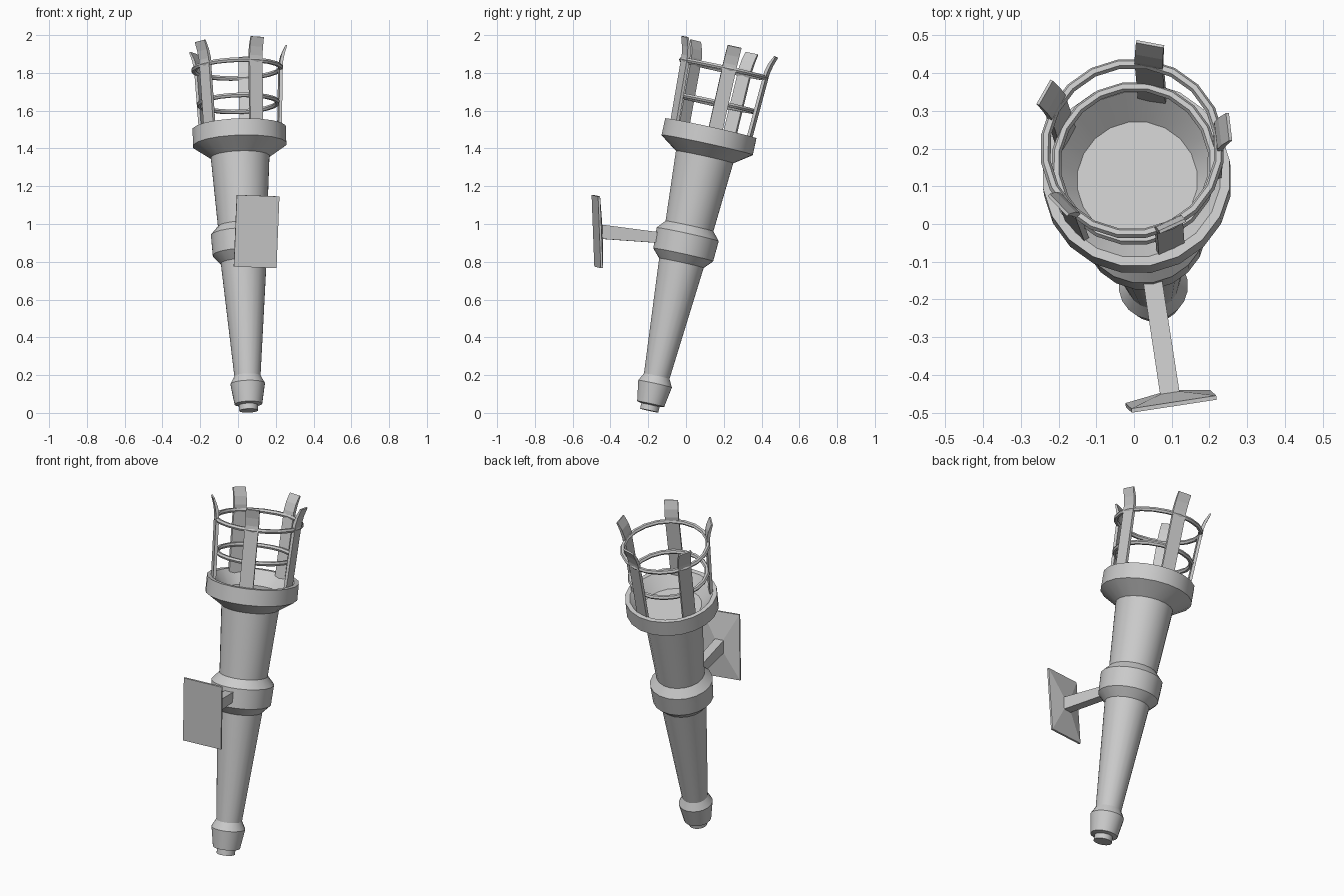
import bpy, bmesh
from math import sin, cos, pi, radians
from mathutils import Matrix, Vector

if "Cube" in bpy.data.objects:
    bpy.data.objects.remove(bpy.data.objects["Cube"])

SPIN = Matrix.Rotation(radians(8.7), 4, 'Z')
TORCH = SPIN @ Matrix.Translation((0.026, -0.201, 0.012)) @ Matrix.Rotation(radians(-12.45), 4, 'X')
SIDES = 20


def finish(name, bm, matrix, smooth=True):
    bmesh.ops.recalc_face_normals(bm, faces=bm.faces)
    me = bpy.data.meshes.new(name)
    bm.to_mesh(me)
    bm.free()
    me.transform(matrix)
    ob = bpy.data.objects.new(name, me)
    bpy.context.collection.objects.link(ob)
    if smooth:
        bpy.ops.object.select_all(action='DESELECT')
        ob.select_set(True)
        bpy.context.view_layer.objects.active = ob
        bpy.ops.object.shade_smooth_by_angle(angle=radians(32))
    return ob


def bridge(bm, a, b):
    n = len(a)
    for i in range(n):
        bm.faces.new((a[i], a[(i + 1) % n], b[(i + 1) % n], b[i]))


def lathe(name, profile):
    """Closed solid turned around the torch axis from (radius, height) points."""
    bm = bmesh.new()
    rings = [[bm.verts.new((r * cos(2 * pi * i / SIDES), r * sin(2 * pi * i / SIDES), h))
              for i in range(SIDES)] for r, h in profile]
    for a, b in zip(rings, rings[1:]):
        bridge(bm, a, b)
    bm.faces.new(rings[0])
    bm.faces.new(rings[-1])
    return finish(name, bm, TORCH)


def hoop(name, major, height, minor=0.013, seg=6):
    bm = bmesh.new()
    rings = []
    for i in range(SIDES):
        a = 2 * pi * i / SIDES
        ring = []
        for j in range(seg):
            b = 2 * pi * j / seg
            r = major + minor * cos(b)
            ring.append(bm.verts.new((r * cos(a), r * sin(a), height + minor * sin(b))))
        rings.append(ring)
    for i in range(SIDES):
        bridge(bm, rings[i], rings[(i + 1) % SIDES])
    return finish(name, bm, TORCH)


def loft(name, sections, matrix):
    bm = bmesh.new()
    rings = [[bm.verts.new(p) for p in s] for s in sections]
    for a, b in zip(rings, rings[1:]):
        bridge(bm, a, b)
    bm.faces.new(rings[0])
    bm.faces.new(rings[-1])
    return finish(name, bm, matrix, False)


def rect(w, h, y, z=0.0):
    return [Vector((sx * w / 2, y, z + sz * h / 2)) for sx, sz in ((-1, -1), (1, -1), (1, 1), (-1, 1))]


# handle: foot, pommel, tapered shaft, collar, upper shaft, flared cup with a recess
lathe("torch_body", [
    (0.05, 0.0), (0.05, 0.03), (0.074, 0.036), (0.092, 0.145), (0.07, 0.187),
    (0.122, 0.80), (0.164, 0.845), (0.17, 0.955), (0.131, 1.0),
    (0.157, 1.375), (0.25, 1.44), (0.25, 1.53), (0.225, 1.53), (0.16, 1.455)])

# basket hoops
hoop("lower_hoop", 0.209, 1.666)
hoop("upper_hoop", 0.232, 1.852)

# basket prongs, flared at the tips
path = [(0.212, 1.47), (0.232, 1.88), (0.243, 1.925), (0.262, 1.972)]
thick = [0.016, 0.016, 0.014, 0.008]
for k in range(5):
    secs = [[(r + dx * t / 2, dy * 0.0375, h - dx * t * 0.2) for dx, dy in ((-1, -1), (1, -1), (1, 1), (-1, 1))]
            for (r, h), t in zip(path, thick)]
    loft(f"prong_{k + 1}", secs, TORCH @ Matrix.Rotation(radians(-1.7 + 72 * k), 4, 'Z'))

# wall plate with a shallow pyramid back
PLATE = (SPIN @ Matrix.Translation((0.026, -0.485, 0.96))
         @ Matrix.Rotation(radians(2), 4, 'Y') @ Matrix.Rotation(radians(2.5), 4, 'X'))
loft("wall_plate", [rect(0.228, 0.38, 0.0), rect(0.228, 0.38, 0.011), rect(0.052, 0.075, 0.03)], PLATE)

# arm from plate to collar
ARM = SPIN @ Matrix.Translation((0.026, 0, 0))
loft("bracket_arm", [rect(0.052, 0.076, -0.47, 0.96), rect(0.05, 0.055, -0.12, 0.925)], ARM)
